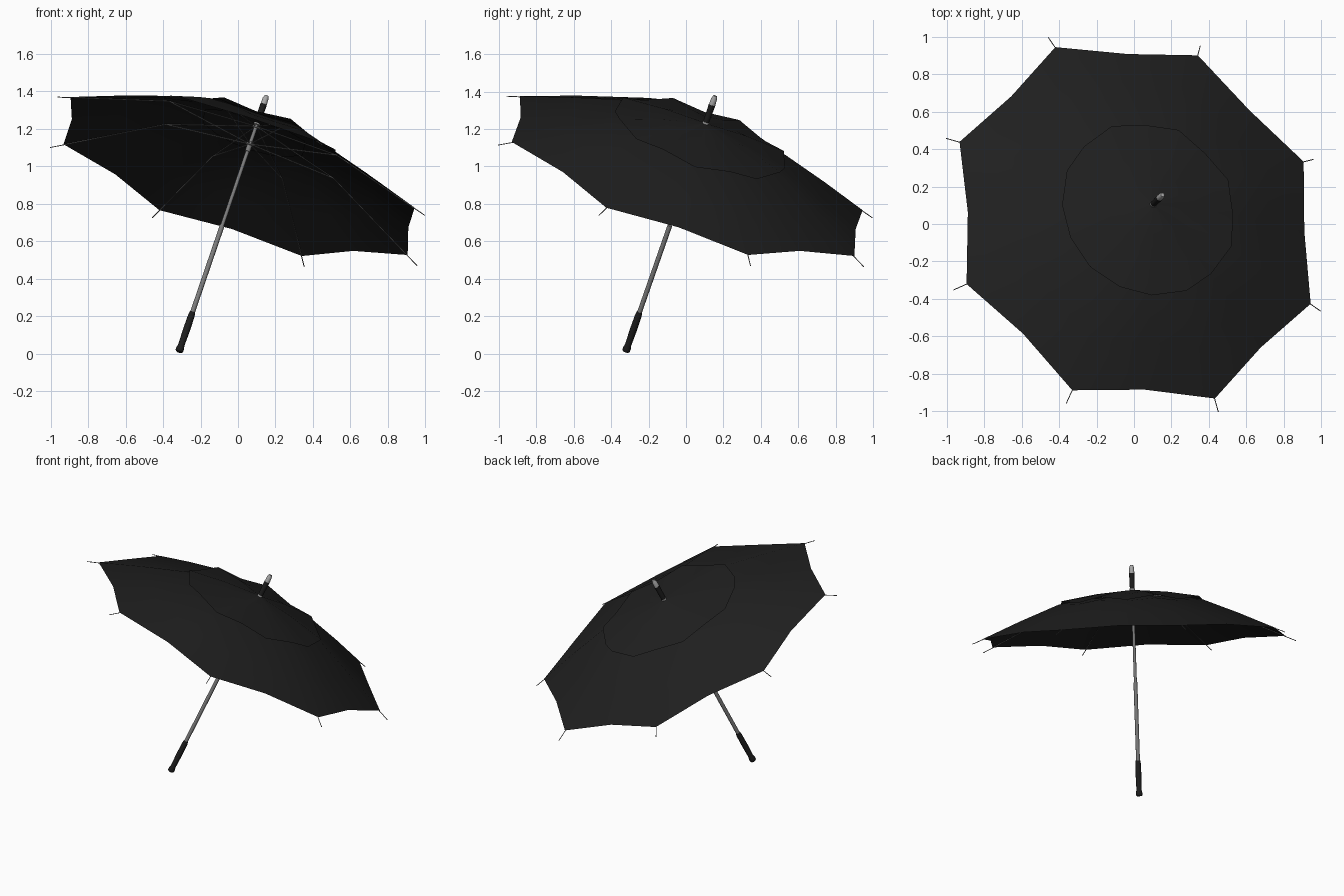
import bpy, bmesh, math
from mathutils import Vector, Matrix

if "Cube" in bpy.data.objects:
    bpy.data.objects.remove(bpy.data.objects["Cube"])

# Tilted umbrella frame: local z runs along the shaft, local x points to one rib
ORIGIN = Vector((-0.315, -0.322, 0.01))
AXIS = Vector((0.307, 0.314, 0.898)).normalized()
RIB_X = Vector((0.898, -0.414, -0.162))
RIB_X = (RIB_X - AXIS * RIB_X.dot(AXIS)).normalized()
RIB_Y = AXIS.cross(RIB_X)
FRAME = Matrix.Translation(ORIGIN) @ Matrix((RIB_X, RIB_Y, AXIS)).transposed().to_4x4()
RIBS = 8


def material(name, v):
    m = bpy.data.materials.new(name)
    m.diffuse_color = (v, v, v, 1)
    m.use_nodes = True
    m.node_tree.nodes["Principled BSDF"].inputs["Base Color"].default_value = m.diffuse_color
    return m


FABRIC = material("black_fabric", 0.014)
RUBBER = material("black_rubber", 0.012)
METAL = material("grey_metal", 0.2)
SILVER = material("light_metal", 0.4)


def finish(name, bm, mat, angle=40):
    bmesh.ops.recalc_face_normals(bm, faces=bm.faces)
    me = bpy.data.meshes.new(name)
    bm.to_mesh(me)
    bm.free()
    me.transform(FRAME)
    me.materials.append(mat)
    ob = bpy.data.objects.new(name, me)
    bpy.context.collection.objects.link(ob)
    bpy.ops.object.select_all(action='DESELECT')
    ob.select_set(True)
    bpy.context.view_layer.objects.active = ob
    bpy.ops.object.shade_smooth_by_angle(angle=math.radians(angle))
    return ob


def polar(r, a, z):
    return Vector((r * math.cos(a), r * math.sin(a), z))


def bridge(bm, rings):
    for a, b in zip(rings, rings[1:]):
        for i in range(len(a)):
            j = (i + 1) % len(a)
            bm.faces.new((a[i], a[j], b[j], b[i]))


def lathe(name, profile, mat, n=12):
    bm = bmesh.new()
    rings = [[bm.verts.new(polar(r, 2 * math.pi * i / n, z)) for i in range(n)]
             for r, z in profile]
    bridge(bm, rings)
    bm.faces.new(rings[0])
    bm.faces.new(rings[-1])
    return finish(name, bm, mat)


def canopy(name, at_rib, at_mid):
    """Fabric rings alternating between rib points and panel middles."""
    bm = bmesh.new()
    rings = []
    for pair in zip(at_rib, at_mid):
        rings.append([bm.verts.new(polar(pair[i % 2][0], math.pi * i / RIBS, pair[i % 2][1]))
                      for i in range(2 * RIBS)])
    bridge(bm, rings)
    return finish(name, bm, FABRIC, 30)


def rods(name, path, radius, mat):
    """The same bent wire repeated at each rib angle."""
    bm = bmesh.new()
    for k in range(RIBS):
        pts = [polar(r, 2 * math.pi * k / RIBS, z) for r, z in path]
        for p, q in zip(pts, pts[1:]):
            d = q - p
            m = Matrix.Translation((p + q) / 2) @ d.to_track_quat('Z', 'Y').to_matrix().to_4x4()
            bmesh.ops.create_cone(bm, cap_ends=True, segments=6, radius1=radius,
                                  radius2=radius, depth=d.length, matrix=m)
    return finish(name, bm, mat)


# Fabric: lower canopy with scalloped hem, and the vent cover above it
canopy("lower_canopy",
       [(0.30, 1.305), (0.51, 1.268), (0.78, 1.160), (1.046, 1.045)],
       [(0.28, 1.298), (0.465, 1.257), (0.71, 1.162), (0.945, 1.062)])
canopy("vent_cover",
       [(0.012, 1.358), (0.25, 1.333), (0.49, 1.290)],
       [(0.012, 1.358), (0.24, 1.318), (0.48, 1.262)])

# Ribs running past the hem, and stretchers from the runner to each rib
rods("ribs", [(0.015, 1.338), (0.51, 1.260), (1.046, 1.041), (1.116, 1.013)], 0.0025, METAL)
rods("stretchers", [(0.015, 1.235), (0.51, 1.260)], 0.003, METAL)

# Telescoping shaft, runner and top notch
lathe("lower_shaft", [(0.013, 0.2), (0.013, 0.75)], METAL)
lathe("upper_shaft", [(0.010, 0.74), (0.010, 1.37)], METAL)
lathe("runner", [(0.014, 1.19), (0.014, 1.225), (0.020, 1.228), (0.020, 1.242), (0.014, 1.245)], METAL)
lathe("top_notch", [(0.018, 1.33), (0.018, 1.345)], METAL)

# Grip with flared end
lathe("handle", [(0.016, 0), (0.021, 0.006), (0.021, 0.022), (0.017, 0.04),
                 (0.019, 0.13), (0.018, 0.215), (0.015, 0.235)], RUBBER, 16)

# Ferrule above the canopy
lathe("ferrule_collar", [(0.017, 1.35), (0.017, 1.368)], SILVER, 16)
lathe("ferrule", [(0.016, 1.366), (0.018, 1.47)], RUBBER, 16)
lathe("ferrule_tip", [(0.017, 1.47), (0.016, 1.505), (0.010, 1.522)], SILVER, 16)
